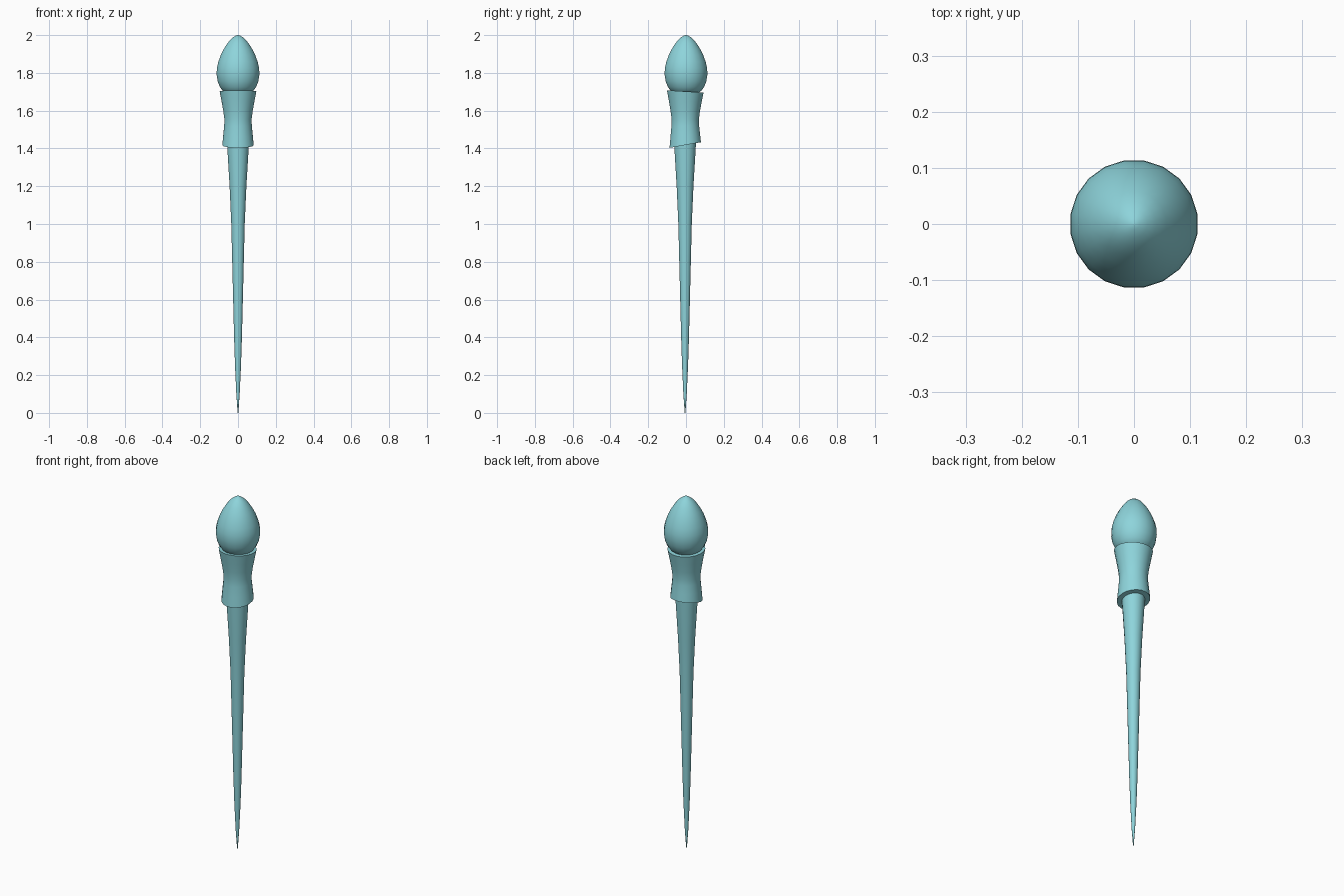
import bpy, bmesh, math

if "Cube" in bpy.data.objects:
    bpy.data.objects.remove(bpy.data.objects["Cube"])

SIDES = 20

teal = bpy.data.materials.new("pale_teal")
teal.diffuse_color = (0.27, 0.66, 0.71, 1)
teal.use_nodes = True
teal.node_tree.nodes["Principled BSDF"].inputs["Base Color"].default_value = teal.diffuse_color


def lathe(name, rings, centre_y=0.0):
    """Closed turned body; each ring is (z, radius, slope of the ring along y)."""
    bm = bmesh.new()
    loops = []
    for z, r, slope in rings:
        loop = []
        for i in range(SIDES):
            a = 2 * math.pi * (i + 0.5) / SIDES
            y = r * math.sin(a)
            loop.append(bm.verts.new((r * math.cos(a), centre_y + y, z + slope * y)))
        loops.append(loop)
    for low, high in zip(loops, loops[1:]):
        for i in range(SIDES):
            j = (i + 1) % SIDES
            bm.faces.new((low[i], low[j], high[j], high[i]))
    bm.faces.new(loops[0][::-1])
    bm.faces.new(loops[-1])
    mesh = bpy.data.meshes.new(name)
    bm.to_mesh(mesh)
    bm.free()
    mesh.materials.append(teal)
    obj = bpy.data.objects.new(name, mesh)
    bpy.context.collection.objects.link(obj)
    bpy.ops.object.select_all(action='DESELECT')
    obj.select_set(True)
    bpy.context.view_layer.objects.active = obj
    bpy.ops.object.shade_smooth_by_angle(angle=math.radians(40))
    return obj


# Egg-shaped head
head = [(1.683, 0.04), (1.69, 0.062), (1.705, 0.082), (1.725, 0.097), (1.755, 0.109),
        (1.79, 0.1145), (1.825, 0.1135), (1.86, 0.105), (1.895, 0.092), (1.925, 0.077),
        (1.955, 0.058), (1.977, 0.040), (1.99, 0.024), (1.998, 0.010), (2.0, 0.001)]
lathe("head", [(z, r, 0) for z, r in head])

# Waisted collar with slanted ends
collar = [(1.418, 0.084, 0.18), (1.47, 0.079, 0.10), (1.52, 0.074, 0.03), (1.555, 0.073, 0),
          (1.60, 0.079, -0.02), (1.65, 0.088, -0.04), (1.702, 0.098, -0.06)]
lathe("collar", collar, -0.004)

# Long tapering tail
tail = [(0.0, 0.002), (0.1, 0.009), (0.25, 0.016), (0.4, 0.021), (0.6, 0.026), (0.8, 0.031),
        (1.0, 0.036), (1.2, 0.045), (1.4, 0.057), (1.45, 0.059)]
lathe("tail", [(z, r, 0) for z, r in tail], -0.005)
